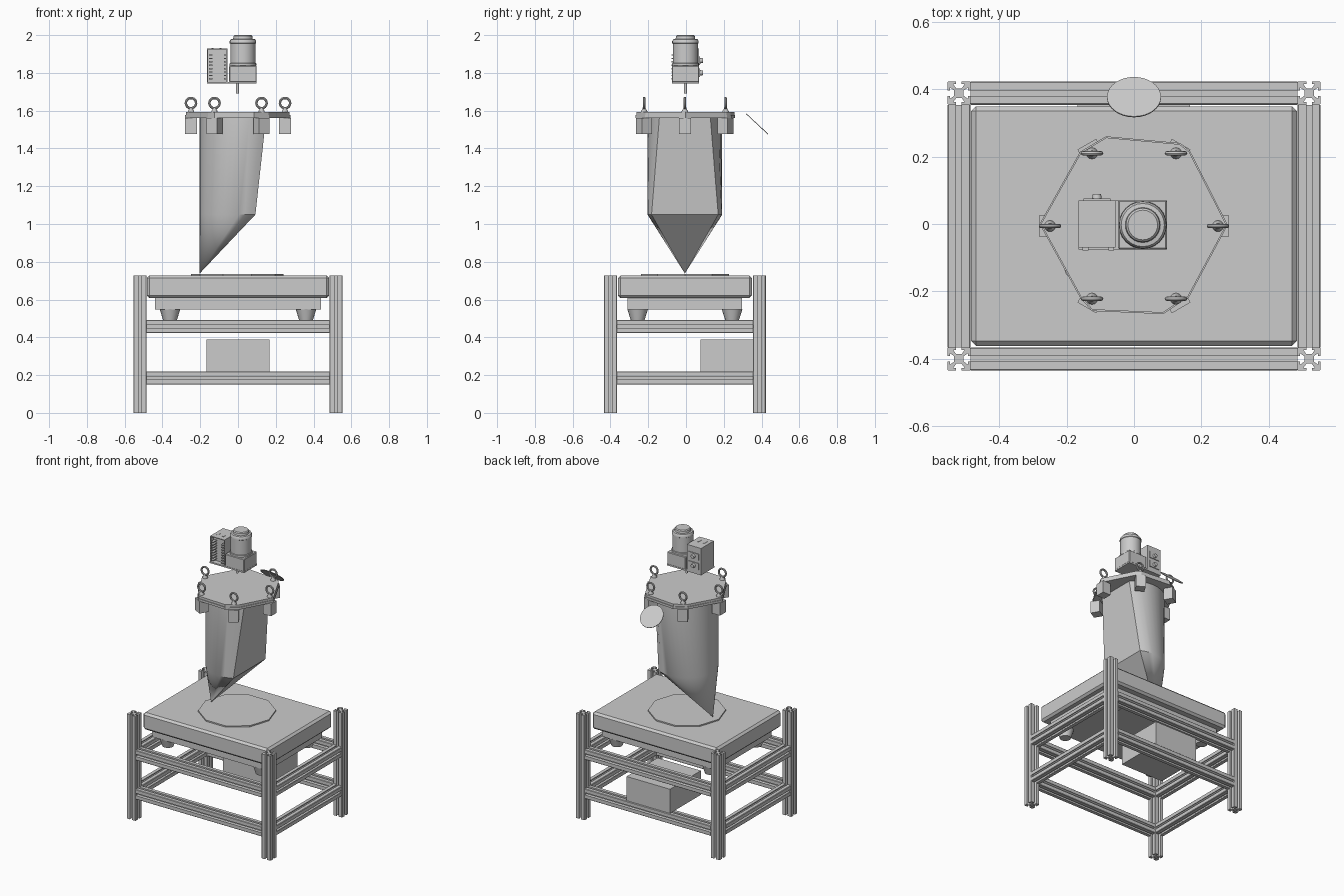
import bpy, bmesh, math
from mathutils import Matrix, Vector

if "Cube" in bpy.data.objects:
    bpy.data.objects.remove(bpy.data.objects["Cube"])

YC = -0.006  # the assembly sits slightly forward of the origin


def finish(bm, name, smooth=False, matrix=None):
    bmesh.ops.recalc_face_normals(bm, faces=bm.faces)
    me = bpy.data.meshes.new(name)
    bm.to_mesh(me)
    bm.free()
    ob = bpy.data.objects.new(name, me)
    bpy.context.collection.objects.link(ob)
    if matrix:
        ob.matrix_world = matrix
    if smooth:
        bpy.ops.object.select_all(action='DESELECT')
        ob.select_set(True)
        bpy.context.view_layer.objects.active = ob
        bpy.ops.object.shade_smooth_by_angle(angle=math.radians(35))
    return ob


def box(name, lo, hi, bevel=0.0, rot=0.0):
    lo, hi = Vector(lo), Vector(hi)
    size = hi - lo
    bm = bmesh.new()
    bmesh.ops.create_cube(bm, size=1, matrix=Matrix.Diagonal((*size, 1)))
    ob = finish(bm, name, False,
                Matrix.Translation((lo + hi) / 2) @ Matrix.Rotation(rot, 4, 'Z'))
    if bevel:
        m = ob.modifiers.new("chamfer", 'BEVEL')
        m.width, m.segments = bevel, 1
    return ob


def prism(name, pts, z0, z1, matrix=None):
    bm = bmesh.new()
    f = bm.faces.new([bm.verts.new((x, y, z0)) for x, y in pts])
    ext = bmesh.ops.extrude_face_region(bm, geom=[f])
    bmesh.ops.translate(bm, vec=(0, 0, z1 - z0),
                        verts=[v for v in ext['geom'] if isinstance(v, bmesh.types.BMVert)])
    return finish(bm, name, False, matrix)


def lathe(name, profile, loc, sides=24, rot=None):
    """Closed turned part from (radius, height) pairs."""
    bm = bmesh.new()
    rings = [[bm.verts.new((r * math.cos(2 * math.pi * i / sides),
                            r * math.sin(2 * math.pi * i / sides), z)) for i in range(sides)]
             for r, z in profile]
    for a, b in zip(rings, rings[1:]):
        for i in range(sides):
            j = (i + 1) % sides
            bm.faces.new((a[i], a[j], b[j], b[i]))
    bm.faces.new(rings[0][::-1])
    bm.faces.new(rings[-1])
    m = Matrix.Translation(loc)
    return finish(bm, name, True, m @ rot if rot else m)


def torus(name, R, r, loc, n=24, k=8):
    """Ring standing upright, its hole facing the front."""
    bm = bmesh.new()
    rings = []
    for i in range(n):
        a = 2 * math.pi * i / n
        ring = []
        for j in range(k):
            b = 2 * math.pi * j / k
            d = R + r * math.cos(b)
            ring.append(bm.verts.new((d * math.cos(a), r * math.sin(b), d * math.sin(a))))
        rings.append(ring)
    for i in range(n):
        p, q = rings[i], rings[(i + 1) % n]
        for j in range(k):
            bm.faces.new((p[j], q[j], q[(j + 1) % k], p[(j + 1) % k]))
    return finish(bm, name, True, Matrix.Translation(loc))


# slotted extrusion cross-section, one side repeated four times
H = 0.0345
side = [(H - .003, -H), (H, -H + .003), (H, -.008), (.027, -.008), (.027, -.017), (.014, -.008),
        (.014, .008), (.027, .017), (.027, .008), (H, .008)]
slot = []
for k in range(4):
    c, s = (1, 0, -1, 0)[k], (0, 1, 0, -1)[k]
    slot += [(c * x - s * y, s * x + c * y) for x, y in side]

# frame posts and rails
PX, PY = 0.519, 0.394
for sx in (-1, 1):
    for sy in (-1, 1):
        prism("corner_post", slot, 0, 0.727,
              Matrix.Translation((sx * PX, YC + sy * PY, 0)))
for z in (0.185, 0.457):
    for s in (-1, 1):
        prism("long_rail", slot, -(PX - H), PX - H,
              Matrix.Translation((0, YC + s * PY, z)) @ Matrix.Rotation(math.pi / 2, 4, 'Y'))
        prism("side_rail", slot, -(PY - H), PY - H,
              Matrix.Translation((s * PX, YC, z)) @ Matrix.Rotation(math.pi / 2, 4, 'X'))

# weighing platform, its underframe and feet
box("platform_top", (-.483, YC - .355, .608), (.483, YC + .355, .727), 0.014)
box("platform_base", (-.44, YC - .303, .548), (.44, YC + .303, .61))
for sx in (-1, 1):
    for sy in (-1, 1):
        lathe("platform_foot", [(.036, .49), (.055, .55)], (sx * .36, YC + sy * .25, 0), 16)
lathe("platform_disc", [(.245, .726), (.245, .736)], (-.003, YC, 0), 10)

# indicator box on the lower rails
box("indicator_box", (-.168, .077, .22), (.166, .416, .388))

# hopper: truncated round body running into an off-centre point
bm = bmesh.new()
N = 28
rings = []
for z, a0 in ((1.562, 43), (1.05, 63)):
    rings.append([bm.verts.new((.203 * math.cos(a), YC + .198 * math.sin(a), z))
                  for a in (math.radians(a0 + (360 - 2 * a0) * i / N) for i in range(N + 1))])
tip = bm.verts.new((-.203, YC, .738))
top, low = rings
for i in range(N + 1):
    j = (i + 1) % (N + 1)
    bm.faces.new((top[i], top[j], low[j], low[i]))
    bm.faces.new((low[i], low[j], tip))
finish(bm, "hopper", True)

# lid flange and cover plate
lid = [(-.28, 0), (-.16, -.218), (-.125, -.258), (.086, -.267), (.163, -.217), (.278, -.003),
       (.166, .217), (.137, .24), (-.083, .26), (-.16, .214)]
prism("lid_flange", lid, 1.56, 1.576)
prism("lid_cover", [(x * .985, y * .985) for x, y in lid], 1.574, 1.592)

# six mounting blocks with lifting eyes
for k in range(6):
    a = k * math.pi / 3
    x, y = .249 * math.cos(a), YC + .249 * math.sin(a)
    box("mounting_block", (x - .031, y - .032, 1.477), (x + .031, y + .032, 1.562), rot=a)
    lathe("eye_bolt_base", [(.017, 1.59), (.017, 1.597), (.008, 1.612), (.008, 1.616)], (x, y, 0), 12)
    torus("eye_bolt_ring", .027, .0065, (x, y, 1.64))

# tilted inlet cover behind the hopper
lathe("inlet_cover", [(.08, -.002), (.08, .002)], (0, .376, 1.53), 32,
      Matrix.Rotation(math.radians(-43), 4, 'X'))

# motor, gearbox and output shaft
MX, MY = .026, -.003
box("drive_base_plate", (-.165, -.075, 1.743), (.098, .07, 1.753))
box("gearbox", (-.047, -.075, 1.75), (.098, .07, 1.838), 0.004)
lathe("motor_body", [(.06, 1.835), (.071, 1.838), (.071, 1.85), (.067, 1.853), (.067, 1.955),
                     (.07, 1.957), (.07, 1.968), (.064, 1.978), (.052, 1.98), (.05, 1.994),
                     (.044, 2.0)], (MX, MY, 0), 24)
lathe("output_shaft", [(.008, 1.69), (.008, 1.745)], (-.003, MY, 0), 12)

# drive controller: shell open to the front, with ribs inside
X0, X1, Y0, Y1, Z0, Z1, T = -.165, -.055, -.07, .07, 1.75, 1.93, .005
box("controller_left_wall", (X0, Y0, Z0), (X0 + T, Y1, Z1))
box("controller_right_wall", (X1 - T, Y0, Z0), (X1, Y1, Z1))
box("controller_top", (X0, Y0, Z1 - T), (X1, Y1, Z1))
box("controller_back", (X0, Y1 - T, Z0), (X1, Y1, Z1))
box("controller_inner_panel", (X0 + T, -.04, Z0), (X1 - T, -.035, Z1 - T))
for k in range(8):
    z = 1.765 + k * .018
    box("controller_rib", (X0 + .012, -.078, z), (X0 + .03, -.04, z + .007))
    box("controller_rib", (X1 - .02, -.078, z), (X1 - T, -.04, z + .007))
for x in (-.135, -.092):
    box("controller_top_slot", (x - .005, -.035, Z1 - .001), (x + .005, .0, Z1 + .002))

# controls on the back of the controller
for z in (1.80, 1.865):
    box("control_panel", (-.15, .07, z - .022), (-.07, .075, z + .022))
    lathe("control_knob", [(.015, 0), (.012, .016)], (-.11, .073, z), 16,
          Matrix.Rotation(-math.pi / 2, 4, 'X'))
